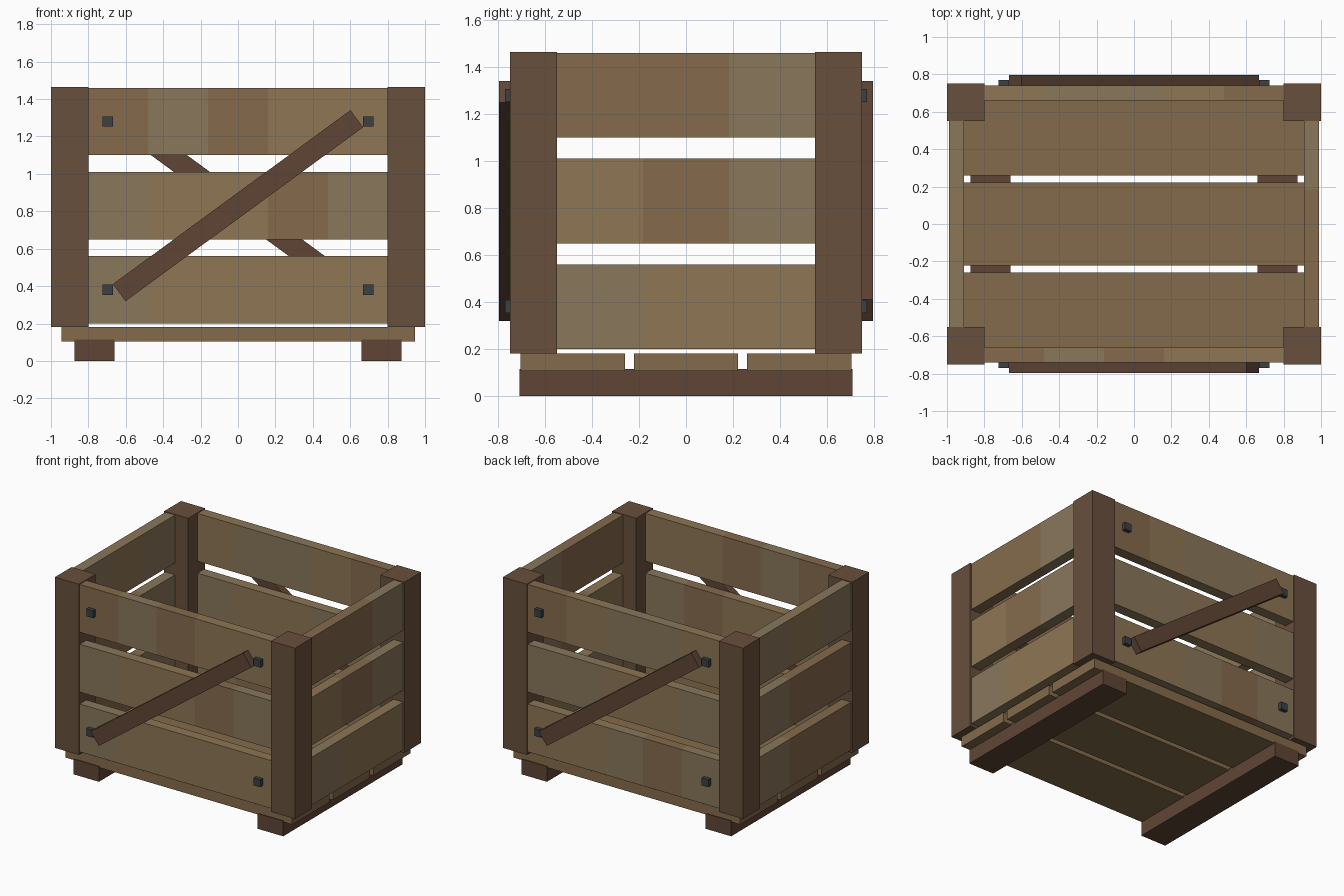
import bpy, bmesh, math, random
from mathutils import Matrix, Vector

if "Cube" in bpy.data.objects:
    bpy.data.objects.remove(bpy.data.objects["Cube"])

random.seed(4)


def material(name, rgb):
    m = bpy.data.materials.new(name)
    m.diffuse_color = (*rgb, 1)
    m.use_nodes = True
    m.node_tree.nodes["Principled BSDF"].inputs["Base Color"].default_value = m.diffuse_color
    return m


SLAT = [material("slat_tan", (0.27, 0.18, 0.09)),
        material("slat_olive", (0.25, 0.185, 0.105)),
        material("slat_brown", (0.235, 0.145, 0.073))]
FLOOR = [material("floor_wood", (0.23, 0.145, 0.07))]
POST = [material("post_wood", (0.14, 0.08, 0.046))]
BRACE = [material("brace_wood", (0.115, 0.06, 0.036))]
IRON = [material("bolt_iron", (0.045, 0.052, 0.06))]


def box(name, centre, size, mats, segments=1, axis=0, angle=0):
    """Box, optionally cut into equal segments of varied tone, turned about y."""
    bm = bmesh.new()
    bmesh.ops.create_cube(bm, size=1)
    bmesh.ops.scale(bm, vec=size, verts=bm.verts)
    normal = Vector((0, 0, 0))
    normal[axis] = 1
    for i in range(1, segments):
        bmesh.ops.bisect_plane(bm, geom=bm.verts[:] + bm.edges[:] + bm.faces[:],
                               plane_co=normal * size[axis] * (i / segments - 0.5),
                               plane_no=normal)
    tones = [random.randrange(len(mats)) for _ in range(segments)]
    for f in bm.faces:
        t = f.calc_center_median()[axis] / size[axis] + 0.5
        f.material_index = tones[min(segments - 1, int(t * segments))]
    bmesh.ops.rotate(bm, verts=bm.verts, cent=(0, 0, 0),
                     matrix=Matrix.Rotation(angle, 3, 'Y'))
    mesh = bpy.data.meshes.new(name)
    bm.to_mesh(mesh)
    bm.free()
    for m in mats:
        mesh.materials.append(m)
    ob = bpy.data.objects.new(name, mesh)
    ob.location = centre
    bpy.context.collection.objects.link(ob)
    return ob


# Corner posts
for sx in (-1, 1):
    for sy in (-1, 1):
        box("corner_post", (sx * 0.9, sy * 0.65, 0.8225), (0.2, 0.2, 1.285), POST)

# Wall slats, three rows on each of the four sides
for z in (0.38, 0.83, 1.28):
    for s, side in ((-1, "front"), (1, "back")):
        box(side + "_slat", (0, s * 0.70, z), (1.6, 0.08, 0.36), SLAT, 5, 0)
    for s, side in ((-1, "left"), (1, "right")):
        box(side + "_slat", (s * 0.95, 0, z), (0.08, 1.1, 0.36), SLAT, 3, 1)

# Floor boards
for y in (-0.4825, 0, 0.4825):
    box("floor_board", (0, y, 0.1425), (1.89, 0.445, 0.075), FLOOR)

# Skids under the floor
for s in (-1, 1):
    box("skid", (s * 0.767, 0, 0.0575), (0.213, 1.42, 0.115), BRACE)

# Diagonal braces and bolts; the back is the front turned half round
for s, side in ((-1, "front"), (1, "back")):
    box(side + "_brace", (0, s * 0.767, 0.83), (1.574, 0.06, 0.114), BRACE,
        angle=s * math.radians(36.2))
    for x in (-0.697, 0.697):
        for z in (0.38, 1.28):
            box(side + "_bolt", (x, s * 0.75, z), (0.055, 0.04, 0.055), IRON)
